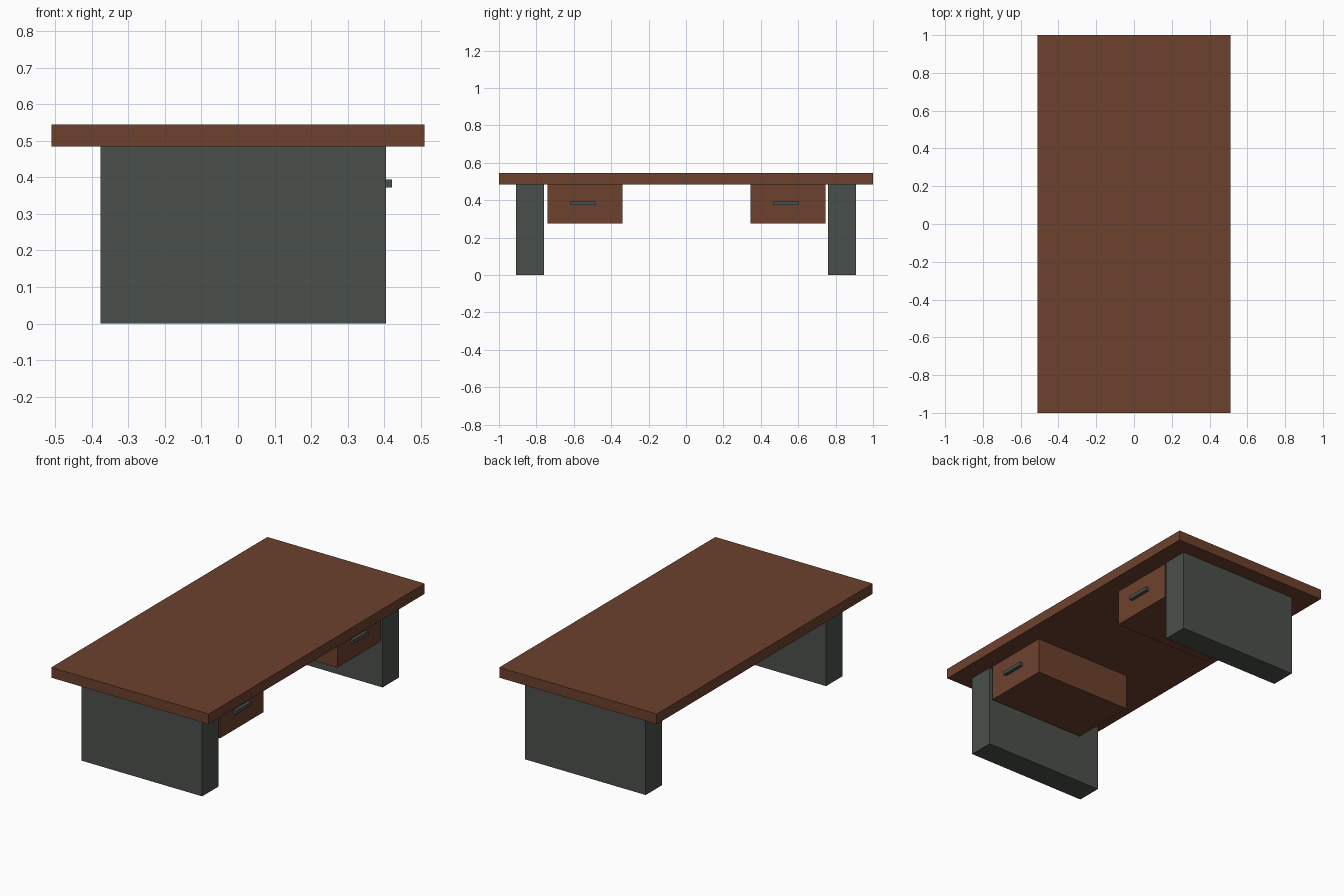
import bpy, bmesh
from mathutils import Matrix, Vector

if "Cube" in bpy.data.objects:
    bpy.data.objects.remove(bpy.data.objects["Cube"])


def material(name, rgb):
    m = bpy.data.materials.new(name)
    m.diffuse_color = (*rgb, 1.0)
    m.use_nodes = True
    m.node_tree.nodes["Principled BSDF"].inputs["Base Color"].default_value = m.diffuse_color
    return m


wood = material("brown wood", (0.152, 0.053, 0.027))
metal = material("dark grey", (0.070, 0.080, 0.071))


def box(name, lo, hi, mat):
    lo, hi = Vector(lo), Vector(hi)
    bm = bmesh.new()
    bmesh.ops.create_cube(bm, size=1.0, matrix=Matrix.Translation((lo + hi) / 2)
                          @ Matrix.Diagonal((*(hi - lo), 1.0)))
    mesh = bpy.data.meshes.new(name)
    bm.to_mesh(mesh)
    bm.free()
    mesh.materials.append(mat)
    ob = bpy.data.objects.new(name, mesh)
    bpy.context.collection.objects.link(ob)
    return ob


# Table top
box("table_top", (-0.51, -1.0, 0.485), (0.51, 1.0, 0.545), wood)

# Slab legs at each end
for side, y in (("near", -0.835), ("far", 0.835)):
    box(side + "_leg", (-0.376, y - 0.075, 0), (0.405, y + 0.075, 0.485), metal)

# Hanging drawers with their pulls
for side, y in (("near", -0.54), ("far", 0.545)):
    box(side + "_drawer", (-0.23, y - 0.2, 0.274), (0.402, y + 0.2, 0.486), wood)
    yh = y - 0.01
    box(side + "_handle", (0.40, yh - 0.07, 0.373), (0.422, yh + 0.07, 0.394), metal)
